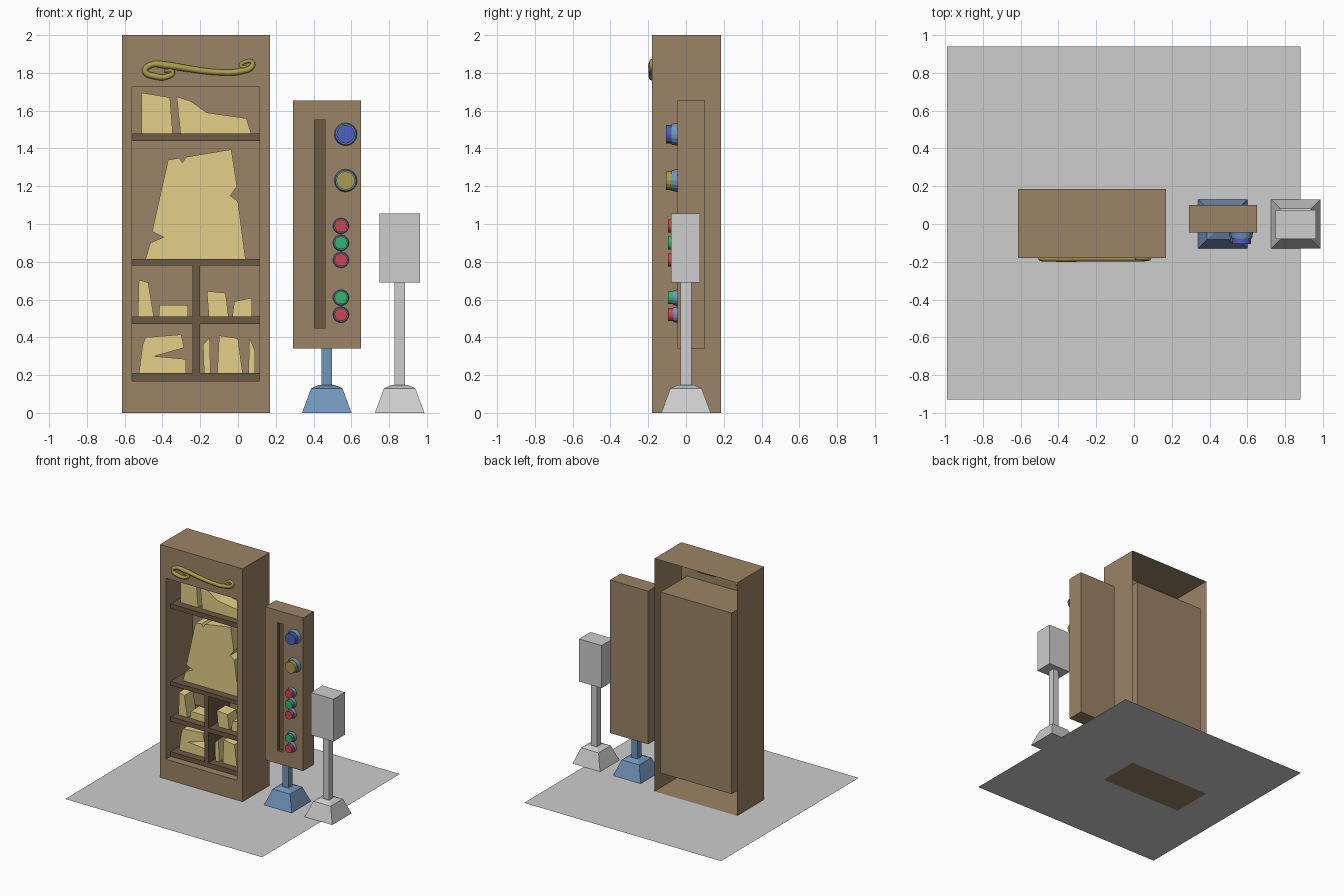
import bpy, bmesh, math
from mathutils import Matrix

if "Cube" in bpy.data.objects:
    bpy.data.objects.remove(bpy.data.objects["Cube"])


def colour(name, r, g, b):
    m = bpy.data.materials.new(name)
    m.diffuse_color = (r, g, b, 1)
    m.use_nodes = True
    m.node_tree.nodes["Principled BSDF"].inputs["Base Color"].default_value = m.diffuse_color
    return m


GREY = colour("light grey", .61, .61, .61)
BROWN = colour("wood brown", .33, .23, .133)
DARK = colour("dark wood", .15, .103, .057)
PAPER = colour("parchment", .77, .63, .25)
STEEL = colour("steel blue", .17, .30, .50)
BLUE = colour("royal blue", .07, .12, .50)
GOLD = colour("old gold", .40, .34, .07)
RED = colour("red", .60, .06, .09)
GREEN = colour("green", .034, .46, .15)


def make(name, bm, *mats):
    bmesh.ops.recalc_face_normals(bm, faces=bm.faces)
    me = bpy.data.meshes.new(name)
    bm.to_mesh(me)
    bm.free()
    for m in mats:
        me.materials.append(m)
    ob = bpy.data.objects.new(name, me)
    bpy.context.collection.objects.link(ob)
    return ob


def box(name, mat, x0, x1, y0, y1, z0, z1):
    bm = bmesh.new()
    bmesh.ops.create_cube(bm, size=1)
    for v in bm.verts:
        v.co = ((x0 + x1) / 2 + v.co.x * (x1 - x0),
                (y0 + y1) / 2 + v.co.y * (y1 - y0),
                (z0 + z1) / 2 + v.co.z * (z1 - z0))
    return make(name, bm, mat)


def lofted(bm, loops):
    """Bridge consecutive four-point loops; return loops of verts and faces."""
    rows = [[bm.verts.new(p) for p in loop] for loop in loops]
    faces = []
    for a, b in zip(rows, rows[1:]):
        for i in range(4):
            j = (i + 1) % 4
            faces.append(bm.faces.new((a[i], a[j], b[j], b[i])))
    return rows, faces


def rect(x0, x1, z0, z1, y):
    return [(x0, y, z0), (x1, y, z0), (x1, y, z1), (x0, y, z1)]


def pocket_box(name, outer, inner, front, back, floor, closed, mats):
    """Box whose front face has a rectangular recess."""
    bm = bmesh.new()
    rows, faces = lofted(bm, [rect(*outer, back), rect(*outer, front),
                              rect(*inner, front), rect(*inner, floor)])
    faces.append(bm.faces.new(rows[3]))
    for f in faces[8:]:
        f.material_index = len(mats) - 1
    if closed:
        bm.faces.new(rows[0][::-1])
    return make(name, bm, *mats)


def slab(name, points, y0=-.05, y1=.07):
    """Ragged sheet outline extruded in depth."""
    bm = bmesh.new()
    face = bm.faces.new([bm.verts.new((x, y0, z)) for x, z in points])
    ext = bmesh.ops.extrude_face_region(bm, geom=[face])["geom"]
    for v in ext:
        if isinstance(v, bmesh.types.BMVert):
            v.co.y = y1
    # keep the front cap as well as the extruded one
    if not face.is_valid:
        bm.faces.new([v for v in bm.verts if v.co.y == y0])
    return make(name, bm, PAPER)


def disc(name, mat, x, z, y_back, y_front, r_back, r_front):
    bm = bmesh.new()
    bmesh.ops.create_cone(bm, cap_ends=True, segments=16, radius1=r_back,
                          radius2=r_front, depth=y_back - y_front,
                          matrix=Matrix.Translation((x, (y_back + y_front) / 2, z))
                          @ Matrix.Rotation(math.pi / 2, 4, 'X'))
    return make(name, bm, mat)


def stand(name, mat, x, top):
    """Tapered foot with a square post."""
    bm = bmesh.new()
    rows, _ = lofted(bm, [[(x + sx * h, sy * h, z) for sx, sy in
                           ((-1, -1), (1, -1), (1, 1), (-1, 1))]
                          for h, z in ((.131, 0), (.083, .13), (.045, .147))])
    bm.faces.new(rows[0][::-1])
    bm.faces.new(rows[2])
    make(name + "_foot", bm, mat)
    box(name + "_post", mat, x - .028, x + .028, -.028, .028, .14, top)


# Ground sheet, left open where the cabinet floor fills it
bm = bmesh.new()
lofted(bm, [[(-.99, -.93, 0), (.88, -.93, 0), (.88, .94, 0), (-.99, .94, 0)],
            [(-.615, -.18, 0), (.17, -.18, 0), (.17, .185, 0), (-.615, .185, 0)]])
for f in bm.faces:
    f.normal_update()
    if f.normal.z < 0:
        f.normal_flip()
make("ground_sheet", bm, GREY)

# Cabinet shell with display niche, hollow at the back
pocket_box("cabinet", (-.615, .17, 0, 2), (-.56, .115, .17, 1.725),
           -.18, .185, .18, False, [BROWN])

# Shelves and divider
for z0, z1 in ((1.44, 1.48), (.78, .815), (.47, .51), (.17, .21)):
    box("shelf", DARK, -.559, .114, -.115, .179, z0, z1)
for z0, z1 in ((.51, .78), (.21, .47)):
    box("divider", DARK, -.24, -.20, -.115, .179, z0, z1)

# Sheets on the upper shelf
slab("upper_sheet_left", [(-.51, 1.695), (-.42, 1.68), (-.355, 1.665),
                          (-.34, 1.48), (-.51, 1.48)][:2]
     + [(-.36, 1.67), (-.345, 1.48), (-.51, 1.48)])
slab("upper_sheet_right", [(-.325, 1.675), (-.25, 1.65), (-.165, 1.59),
                           (.045, 1.56), (.07, 1.48), (-.305, 1.48)])
# Large ragged sheet
slab("large_sheet", [(-.37, 1.34), (-.31, 1.35), (-.295, 1.325), (-.275, 1.355),
                     (-.035, 1.395), (-.005, 1.2), (-.04, 1.15), (0, 1.12),
                     (.04, .815), (-.49, .815), (-.465, .9), (-.395, .93),
                     (-.455, .96)])
# Small sheets in the compartments
slab("small_sheet_a", [(-.525, .705), (-.475, .69), (-.445, .51), (-.53, .51)])
slab("small_sheet_b", [(-.415, .57), (-.265, .57), (-.265, .51), (-.42, .51)])
slab("small_sheet_c", [(-.165, .645), (-.065, .635), (-.05, .51), (-.155, .51)])
slab("small_sheet_d", [(-.02, .59), (.075, .61), (.075, .51), (-.03, .51)])
slab("low_sheet_a", [(-.505, .36), (-.49, .4), (-.3, .415), (-.285, .345),
                     (-.44, .3), (-.275, .285), (-.275, .21), (-.525, .21)])
slab("low_sheet_b", [(-.185, .36), (-.15, .4), (-.145, .21), (-.18, .21)])
slab("low_sheet_c", [(-.1, .41), (0, .395), (.025, .21), (-.11, .21)])
slab("low_sheet_d", [(.06, .4), (.09, .33), (.09, .21), (.055, .21)])

# Scroll ornament: tapered swept curve
cu = bpy.data.curves.new("scroll_curve", 'CURVE')
cu.dimensions = '3D'
cu.bevel_depth = .012
cu.bevel_resolution = 2
cu.resolution_u = 6
cu.use_fill_caps = True
path = [(-.39, 1.81, .6), (-.345, 1.805, .9), (-.37, 1.782, 1.2), (-.44, 1.782, 1.4),
        (-.492, 1.81, 1.3), (-.46, 1.842, 1.3), (-.38, 1.84, 1.6), (-.25, 1.82, 1.4),
        (-.1, 1.803, 1.3), (.01, 1.808, 1.4), (.075, 1.835, 1.2), (.075, 1.857, .9),
        (.035, 1.857, .8), (.015, 1.838, .8), (.045, 1.832, .6)]
sp = cu.splines.new('BEZIER')
sp.bezier_points.add(len(path) - 1)
for p, (x, z, r) in zip(sp.bezier_points, path):
    p.co = (x, -.182, z)
    p.radius = r
    p.handle_left_type = p.handle_right_type = 'AUTO'
cu.materials.append(GOLD)
scroll = bpy.data.objects.new("scroll_ornament", cu)
bpy.context.collection.objects.link(scroll)

# Control panel with a dark slot, on a steel stand
pocket_box("control_panel", (.29, .65, .34, 1.655), (.405, .46, .45, 1.55),
           -.045, .10, -.015, True, [BROWN, DARK])
stand("panel_stand", STEEL, .47, .345)

# Buttons: rim plus coloured cap
for x, z, r, mat in ((.57, 1.475, .061, BLUE), (.57, 1.23, .061, GOLD),
                     (.545, .99, .043, RED), (.545, .9, .043, GREEN),
                     (.545, .81, .043, RED), (.545, .61, .043, GREEN),
                     (.545, .52, .043, RED)):
    big = r > .05
    disc("button_rim", STEEL, x, z, -.044, -.076 if big else -.068, r, r * .9)
    disc("button_cap", mat, x, z, -.06, -.106 if big else -.094, r * .8, r * .8)

# Grey post with a plain box on top
stand("box_stand", GREY, .856, .695)
box("stand_box", GREY, .75, .963, -.08, .075, .69, 1.055)
